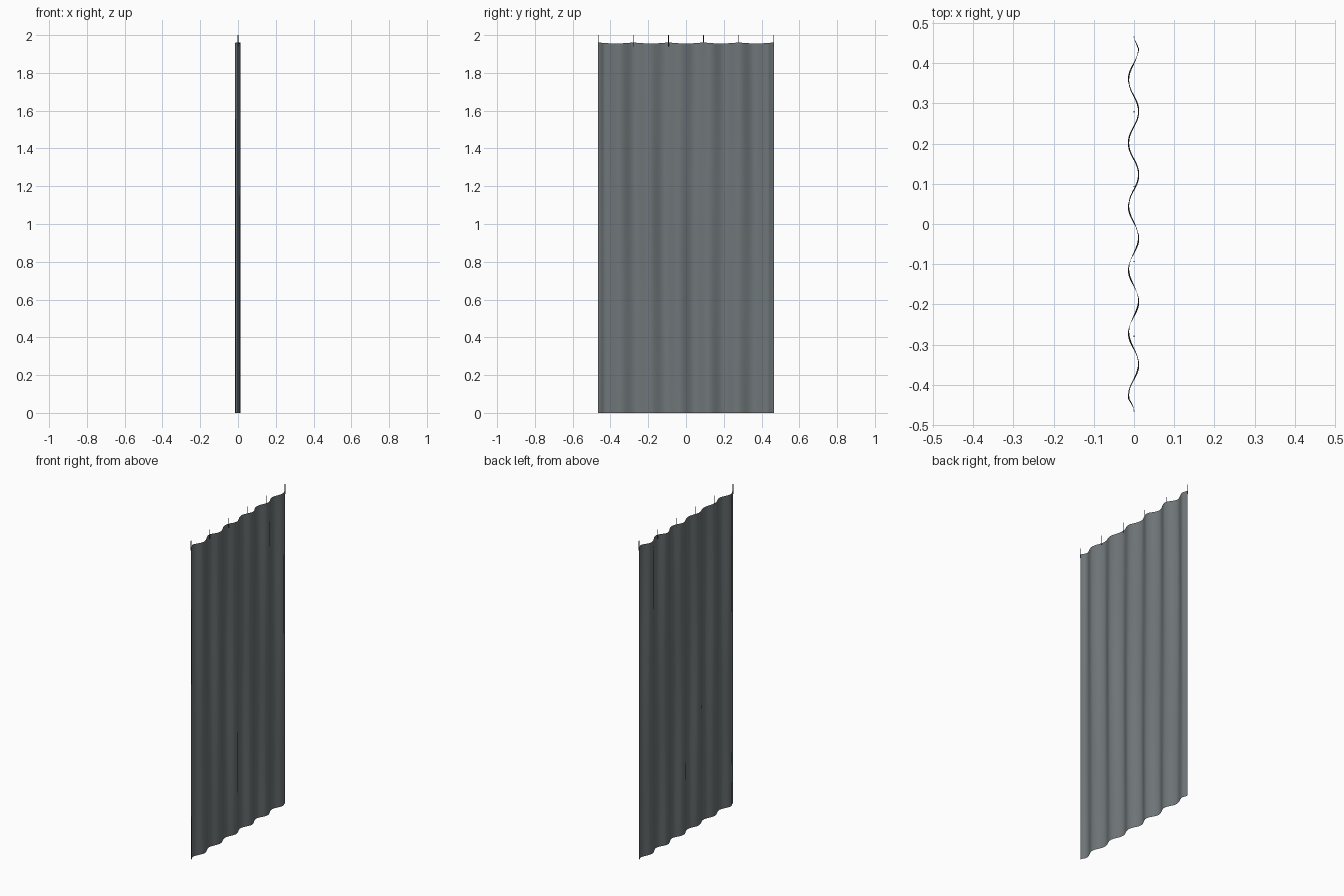
import bpy, bmesh, math

cube = bpy.data.objects.get("Cube")
if cube:
    bpy.data.objects.remove(cube, do_unlink=True)

HALF_WIDTH = 0.465
CLOTH_TOP = 1.96
PERIOD = 0.157


def material(name, rgb):
    mat = bpy.data.materials.new(name)
    mat.use_nodes = True
    mat.diffuse_color = (*rgb, 1)
    mat.node_tree.nodes["Principled BSDF"].inputs["Base Color"].default_value = (*rgb, 1)
    return mat


def finish(bm, name, mat):
    mesh = bpy.data.meshes.new(name)
    bm.to_mesh(mesh)
    bm.free()
    mesh.materials.append(mat)
    obj = bpy.data.objects.new(name, mesh)
    bpy.context.collection.objects.link(obj)
    return obj


def fold(y, z):
    """Sideways offset of the cloth: regular pleats that drift a little down the drop."""
    drift = 0.12 * math.sin(2.2 * z + 5 * y)
    swell = 0.0125 + 0.0015 * math.sin(3 * z + 9 * y)
    edge = min(1, (HALF_WIDTH - abs(y)) / 0.03)
    return edge * (swell * math.cos(math.tau * (y - 0.28) / PERIOD + drift) - 0.001)


grey = material("grey cloth", (0.16, 0.182, 0.19))
dark = material("dark metal", (0.04, 0.045, 0.05))

# Pleated cloth sheet
columns, rows = 160, 32
bm = bmesh.new()
grid = []
for r in range(rows + 1):
    z = CLOTH_TOP * r / rows
    line = []
    for c in range(columns + 1):
        y = HALF_WIDTH * (2 * c / columns - 1)
        # The heading sags slightly between the hooks
        sag = 0.005 * (r / rows) ** 8 * math.sin(math.pi * 5 * c / columns) ** 2
        line.append(bm.verts.new((fold(y, z), y, z - sag)))
    grid.append(line)
for lower, upper in zip(grid, grid[1:]):
    for c in range(columns):
        face = bm.faces.new((lower[c], lower[c + 1], upper[c + 1], upper[c]))
        face.smooth = True
finish(bm, "curtain_cloth", grey)

# Thin hanging hooks along the heading
for i in range(6):
    y = HALF_WIDTH * (2 * i / 5 - 1)
    bm = bmesh.new()
    bmesh.ops.create_cone(bm, cap_ends=True, segments=6, radius1=0.002,
                          radius2=0.002, depth=0.06)
    bmesh.ops.translate(bm, verts=bm.verts, vec=(0, y, 1.97))
    finish(bm, f"hook_{i + 1}", dark)
